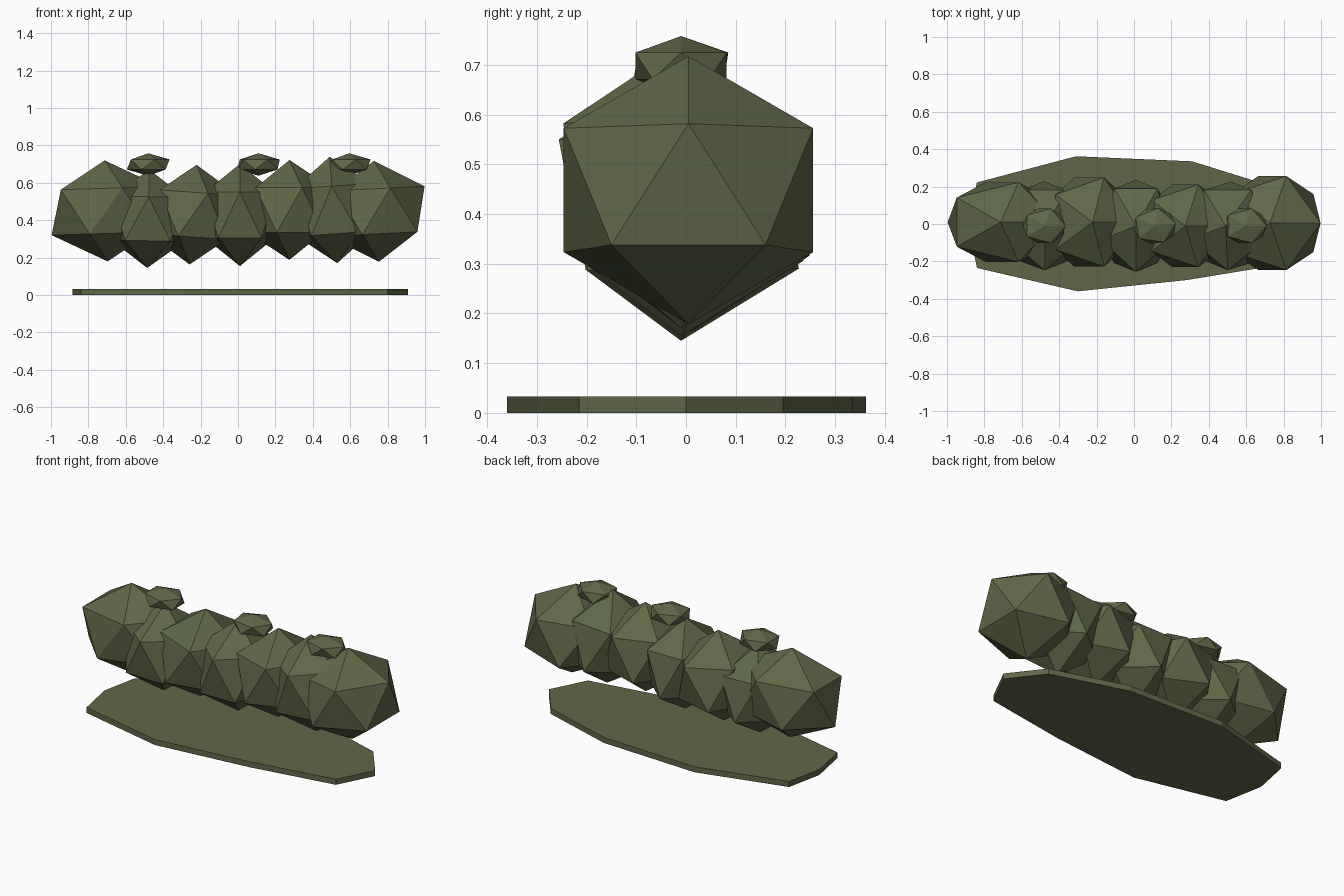
import bpy, bmesh
from math import radians
from mathutils import Matrix, Vector

cube = bpy.data.objects.get("Cube")
if cube:
    bpy.data.objects.remove(cube, do_unlink=True)

olive = bpy.data.materials.new("olive_green")
olive.use_nodes = True
colour = (0.115, 0.137, 0.063, 1)
olive.diffuse_color = colour
olive.node_tree.nodes["Principled BSDF"].inputs["Base Color"].default_value = colour


def finish(name, bm):
    mesh = bpy.data.meshes.new(name)
    bmesh.ops.recalc_face_normals(bm, faces=bm.faces)
    bm.to_mesh(mesh)
    bm.free()
    mesh.materials.append(olive)
    obj = bpy.data.objects.new(name, mesh)
    bpy.context.collection.objects.link(obj)


def clump(name, centre, radii, yaw, tilt=0):
    """Faceted twenty-sided lump: turned, stretched, then leaned along x."""
    bm = bmesh.new()
    bmesh.ops.create_icosphere(bm, subdivisions=1, radius=1)
    bm.transform(Matrix.Translation(centre)
                 @ Matrix.Rotation(tilt, 4, 'Y')
                 @ Matrix.Diagonal(Vector(radii)).to_4x4()
                 @ Matrix.Rotation(radians(yaw), 4, 'Z'))
    finish(name, bm)


# Row of hedge clumps: x, y, z, radius x, y, z, yaw, tilt
clumps = [
    (-0.705, 0.01, 0.45, 0.33, 0.25, 0.27, 0, -0.03),
    (-0.48, -0.01, 0.408, 0.23, 0.265, 0.263, -18, 0.02),
    (-0.24, 0.01, 0.43, 0.26, 0.28, 0.267, 0, 0.07),
    (0.01, -0.01, 0.428, 0.22, 0.275, 0.273, -18, 0),
    (0.275, -0.01, 0.455, 0.25, 0.26, 0.267, 0, 0),
    (0.51, -0.01, 0.455, 0.24, 0.265, 0.285, -18, -0.07),
    (0.74, 0.005, 0.448, 0.295, 0.295, 0.27, 0, -0.05),
]
for i, (x, y, z, rx, ry, rz, yaw, tilt) in enumerate(clumps, 1):
    clump(f"hedge_clump_{i}", (x, y, z), (rx, ry, rz), yaw, tilt)

# Small tufts on top
for i, (x, yaw) in enumerate([(-0.48, 0), (0.11, 8), (0.595, 0)], 1):
    clump(f"top_tuft_{i}", (x, -0.01, 0.698), (0.128, 0.108, 0.06), yaw)

# Flat ten-sided ground slab
outline = [(0.91, 0), (0.76, 0.195), (0.31, 0.335), (-0.31, 0.362), (-0.84, 0.222),
           (-0.885, 0), (-0.84, -0.235), (-0.3, -0.36), (0.28, -0.3), (0.8, -0.215)]
bm = bmesh.new()
base = bm.faces.new([bm.verts.new((x, y, 0)) for x, y in outline])
top = bmesh.ops.extrude_face_region(bm, geom=[base], use_keep_orig=True)
bmesh.ops.translate(bm, vec=(0, 0, 0.033),
                    verts=[v for v in top["geom"] if isinstance(v, bmesh.types.BMVert)])
finish("ground_slab", bm)
